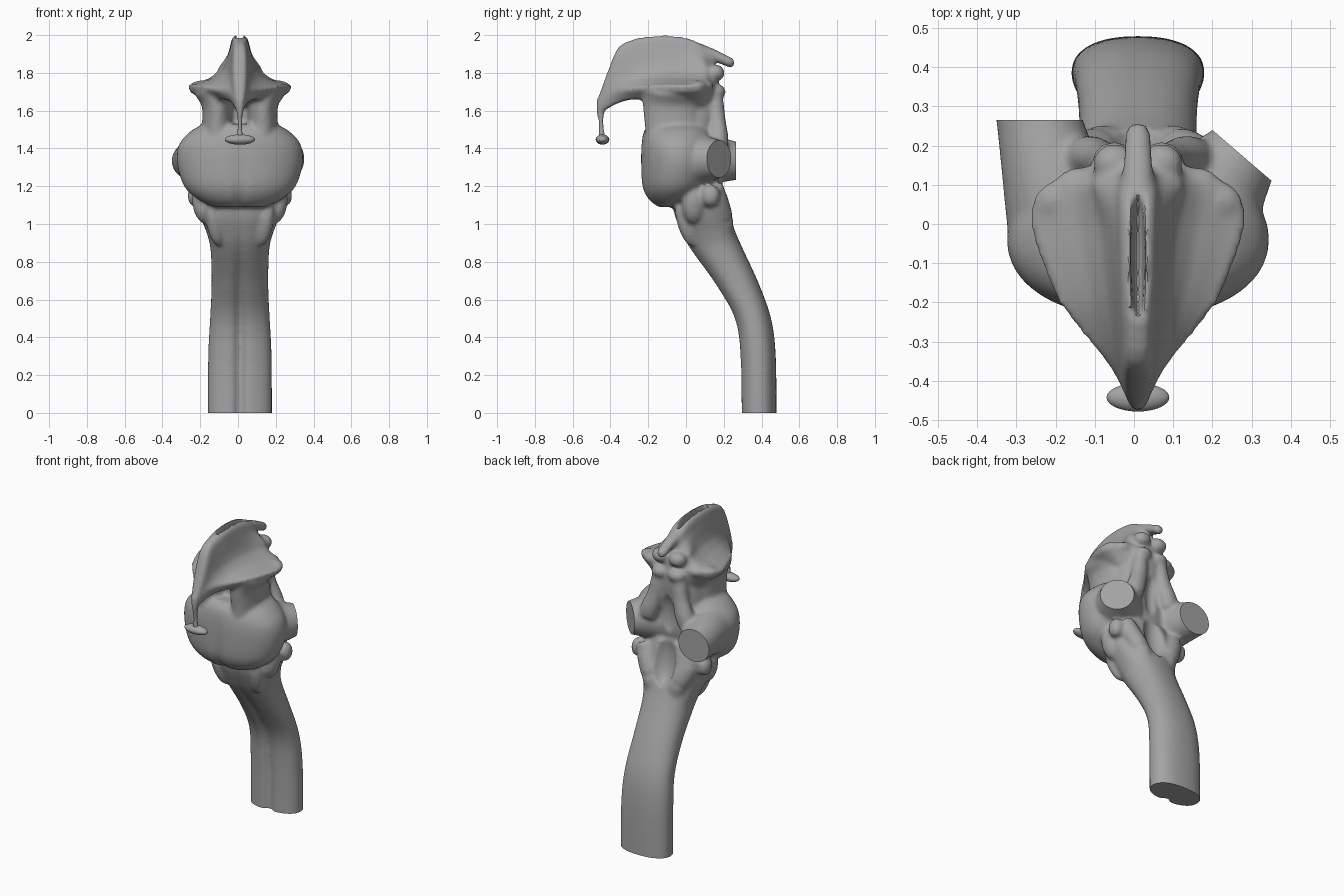
import bpy, bmesh
from math import sin, cos, pi, exp, radians
from mathutils import Vector, Matrix

MID = 0.01  # symmetry plane of the central parts

cube = bpy.data.objects.get("Cube")
if cube:
    bpy.data.objects.remove(cube, do_unlink=True)

grey = bpy.data.materials.new("matte_grey")
grey.use_nodes = True
TONE = (0.37, 0.37, 0.37, 1)
grey.diffuse_color = TONE
grey.node_tree.nodes["Principled BSDF"].inputs["Base Color"].default_value = TONE


def smooth_stations(rows, steps=6):
    """Catmull-Rom through rows of numbers."""
    out = []
    for i in range(len(rows) - 1):
        quad = [rows[max(i - 1, 0)], rows[i], rows[i + 1], rows[min(i + 2, len(rows) - 1)]]
        for k in range(steps):
            t = k / steps
            out.append([b + 0.5 * t * (c - a + t * (2*a - 5*b + 4*c - d + t * (3*(b - c) + d - a)))
                        for a, b, c, d in zip(*quad)])
    return out + [list(rows[-1])]


def loft(bm, rings):
    """Skin closed rings and cap both ends."""
    rings = [[bm.verts.new(p) for p in ring] for ring in rings]
    n = len(rings[0])
    for a, b in zip(rings, rings[1:]):
        for i in range(n):
            j = (i + 1) % n
            bm.faces.new((a[i], a[j], b[j], b[i]))
    bm.faces.new(rings[0])
    bm.faces.new(rings[-1])


def stack(bm, rows, power=2.0, n=64):
    """Loft of level ovals: z, centre y, half x, half y, front groove depth."""
    def bend(v):
        return abs(v) ** (2 / power) * (1 if v > 0 else -1)
    rings = []
    for z, yc, hx, hy, groove in smooth_stations(rows):
        ring = []
        for i in range(n):
            a = 2 * pi * (i + 0.5) / n
            x, y = hx * bend(cos(a)), hy * bend(sin(a))
            if y < 0:
                y += groove * exp(-(x / 0.025) ** 2)
            ring.append((MID + x, yc + y, z))
        rings.append(ring)
    loft(bm, rings)


def rod(bm, rows, n=24):
    """Tube along points: x, y, z, radius across, radius upright."""
    rows = smooth_stations(rows)
    pts = [Vector(r[:3]) for r in rows]
    rings = []
    for i, r in enumerate(rows):
        d = (pts[min(i + 1, len(pts) - 1)] - pts[max(i - 1, 0)]).normalized()
        side = d.cross((0, 0, 1)) if abs(d.z) < 0.9 else d.cross((0, 1, 0))
        side.normalize()
        up = side.cross(d)
        rings.append([pts[i] + side * r[3] * cos(2*pi*k/n) + up * r[4] * sin(2*pi*k/n)
                      for k in range(n)])
    loft(bm, rings)


def blob(bm, centre, size, tilt=0.0, lean=0.0):
    m = (Matrix.Translation(centre) @ Matrix.Rotation(lean, 4, 'Y')
         @ Matrix.Rotation(tilt, 4, 'X') @ Matrix.Diagonal((*size, 1)))
    bmesh.ops.create_uvsphere(bm, u_segments=32, v_segments=20, radius=1, matrix=m)


def box(bm, centre, size, turn=0.0):
    m = (Matrix.Translation(centre) @ Matrix.Rotation(turn, 4, 'Z')
         @ Matrix.Diagonal((*size, 1)))
    bmesh.ops.create_cube(bm, size=1, matrix=m)


def finish(bm, name):
    bmesh.ops.recalc_face_normals(bm, faces=bm.faces)
    mesh = bpy.data.meshes.new(name)
    bm.to_mesh(mesh)
    bm.free()
    mesh.materials.append(grey)
    ob = bpy.data.objects.new(name, mesh)
    bpy.context.collection.objects.link(ob)
    return ob


body = bmesh.new()

# Cord and lower stem, grooved along the front
stack(body, [(-0.04, .385, .17, .094, .035), (.3, .38, .168, .095, .035),
             (.5, .352, .158, .098, .035), (.68, .27, .15, .117, .03),
             (.86, .165, .155, .14, .015), (.95, .12, .175, .145, .01),
             (1.06, .08, .215, .145, .01), (1.18, .065, .225, .13, .01),
             (1.26, .06, .19, .11, 0)], power=2.3)

# Broad bulge with a shallow furrow below
stack(body, [(1.09, -.09, .13, .06, .02), (1.13, -.075, .22, .125, .02),
             (1.2, -.055, .295, .178, .015), (1.32, -.04, .332, .2, .01),
             (1.42, -.04, .322, .197, .005), (1.49, -.04, .262, .183, 0),
             (1.53, -.04, .19, .15, 0)], power=2.15)

# Core of the upper stem
stack(body, [(1.1, .03, .13, .1, 0), (1.3, .03, .16, .11, 0), (1.5, .04, .17, .13, 0),
             (1.65, .04, .15, .145, 0), (1.78, .04, .12, .13, 0)])

# Cut side stalks, overlong and trimmed later
rod(body, [(.08, -.05, 1.33, .2, .18), (.18, .06, 1.34, .155, .14),
           (.275, .175, 1.345, .1, .1), (.31, .215, 1.345, .09, .09)])
rod(body, [(-.17, -.05, 1.33, .15, .18), (-.205, .1, 1.34, .13, .14),
           (-.24, .25, 1.335, .11, .105), (-.25, .3, 1.335, .105, .1)])

# Crest and wings: y, top, crest width, middle width, wing width, wing z, base width, base z
rows = [(-.475, 1.64, .012, .014, .016, 1.62, .012, 1.6),
        (-.42, 1.79, .03, .036, .04, 1.68, .028, 1.61),
        (-.36, 1.93, .036, .045, .075, 1.71, .045, 1.64),
        (-.28, 1.975, .04, .055, .14, 1.72, .09, 1.66),
        (-.2, 1.995, .045, .062, .2, 1.73, .13, 1.65),
        (-.1, 2.0, .048, .07, .245, 1.735, .15, 1.62),
        (0, 1.987, .05, .08, .275, 1.735, .16, 1.62),
        (.07, 1.96, .05, .1, .265, 1.74, .16, 1.62),
        (.11, 1.92, .048, .11, .22, 1.745, .14, 1.64),
        (.15, 1.84, .04, .08, .12, 1.74, .1, 1.66)]
rings = []
for y, top, wc, wm, ww, zw, wb, zb in smooth_stations(rows):
    h = top - zw
    half = [(wc * .5, top), (wc * .9, top - .08 * h), (wc * 1.1, top - .25 * h),
            (wm, top - .52 * h), (wm + .1 * (ww - wm), top - .7 * h),
            (wm + .35 * (ww - wm), top - .85 * h), (wm + .75 * (ww - wm), zw + .04 * h),
            (ww, zw), (ww * .9 + wb * .1, zw - .3 * (zw - zb)),
            (ww * .4 + wb * .6, zw - .65 * (zw - zb)), (wb, zb)]
    rings.append([(MID + x, y, z) for x, z in half]
                 + [(MID - x, y, z) for x, z in reversed(half)])
loft(body, rings)

# Paired parts
for s in (-1, 1):
    def at(x, y, z):
        return (MID + s * x, y, z)
    # front pillars carrying the wings
    rod(body, [(*at(.125, -.06, 1.4), .085, .15), (*at(.12, -.07, 1.54), .08, .15),
               (*at(.122, -.075, 1.64), .082, .155), (*at(.14, -.07, 1.71), .1, .16)])
    # rear ridges running down to the side stalks
    rod(body, [(*at(.07, .15, 1.68), .045, .045), (*at(.09, .165, 1.55), .05, .045),
               (*at(.13, .17, 1.43), .06, .055), (*at(.17, .13, 1.32), .06, .06)])
    # lower rear ridges spreading upwards
    rod(body, [(*at(.06, .2, .9), .05, .05), (*at(.1, .19, 1.02), .06, .06),
               (*at(.15, .165, 1.12), .06, .06), (*at(.18, .14, 1.2), .055, .055)])
    blob(body, at(.135, -.005, 1.0), (.042, .04, .125), tilt=.3, lean=s * .2)
    blob(body, at(.075, .215, .98), (.045, .035, .07))
    blob(body, at(.235, .13, 1.15), (.042, .05, .06))
    blob(body, at(.2, .04, 1.1), (.05, .06, .1), lean=s * .2)
    # rear bumps
    blob(body, at(.06, .155, 1.8), (.055, .05, .045))
    blob(body, at(.06, .165, 1.7), (.055, .045, .04))
    blob(body, at(.15, .1, 1.73), (.06, .045, .035))
    blob(body, at(.21, .06, 1.73), (.05, .045, .03))

# Rear finger and front stem
rod(body, [(MID, .06, 1.92, .045, .04), (MID, .13, 1.9, .04, .032),
           (MID, .2, 1.87, .035, .028), (MID, .24, 1.852, .03, .026),
           (MID, .257, 1.848, .012, .012)])
rod(body, [(MID, -.44, 1.66, .03, .035), (MID, -.452, 1.58, .018, .02),
           (MID, -.447, 1.52, .013, .015), (MID, -.445, 1.45, .022, .02)])
body = finish(body, "brainstem")

# Hollows: rear pit, crest slot, gap between the pillars
hollows = bmesh.new()
blob(hollows, (MID, .235, 1.19), (.085, .085, .19))
blob(hollows, (MID, .21, 1.42), (.06, .07, .16))
blob(hollows, (MID, -.07, 2.0), (.018, .18, .1))
blob(hollows, (MID, -.23, 1.6), (.04, .1, .09))
hollows = finish(hollows, "hollow_cutter")

# Flat trims of the stalks and the cord end
trims = bmesh.new()
aim = Vector((.65, .76, 0))
box(trims, Vector((.275, .175, 1.345)) + aim * .06, (.28, .12, .3), turn=-.71)
box(trims, (-.25, .325, 1.34), (.3, .12, .3))
box(trims, (0, .38, -.1), (.6, .6, .2))
trims = finish(trims, "trim_cutter")


def remesh():
    m = body.modifiers.new("blend", 'REMESH')
    m.mode = 'VOXEL'
    m.voxel_size = 0.01


def cut(cutter):
    m = body.modifiers.new("cut", 'BOOLEAN')
    m.operation = 'DIFFERENCE'
    m.solver = 'EXACT'
    m.object = cutter


remesh()
cut(hollows)
remesh()
soften = body.modifiers.new("soften", 'SMOOTH')
soften.factor = 0.5
soften.iterations = 6
cut(trims)

# Bake the modifiers and drop the cutters
graph = bpy.context.evaluated_depsgraph_get()
baked = bpy.data.meshes.new_from_object(body.evaluated_get(graph))
body.modifiers.clear()
body.data = baked
for cutter in (hollows, trims):
    bpy.data.objects.remove(cutter, do_unlink=True)

# Flattened gland under the front stem
gland = bmesh.new()
blob(gland, (MID, -.442, 1.447), (.08, .036, .027))
gland = finish(gland, "hanging_gland")

for ob in (body, gland):
    bpy.ops.object.select_all(action='DESELECT')
    ob.select_set(True)
    bpy.context.view_layer.objects.active = ob
    bpy.ops.object.shade_smooth_by_angle(angle=radians(40))
